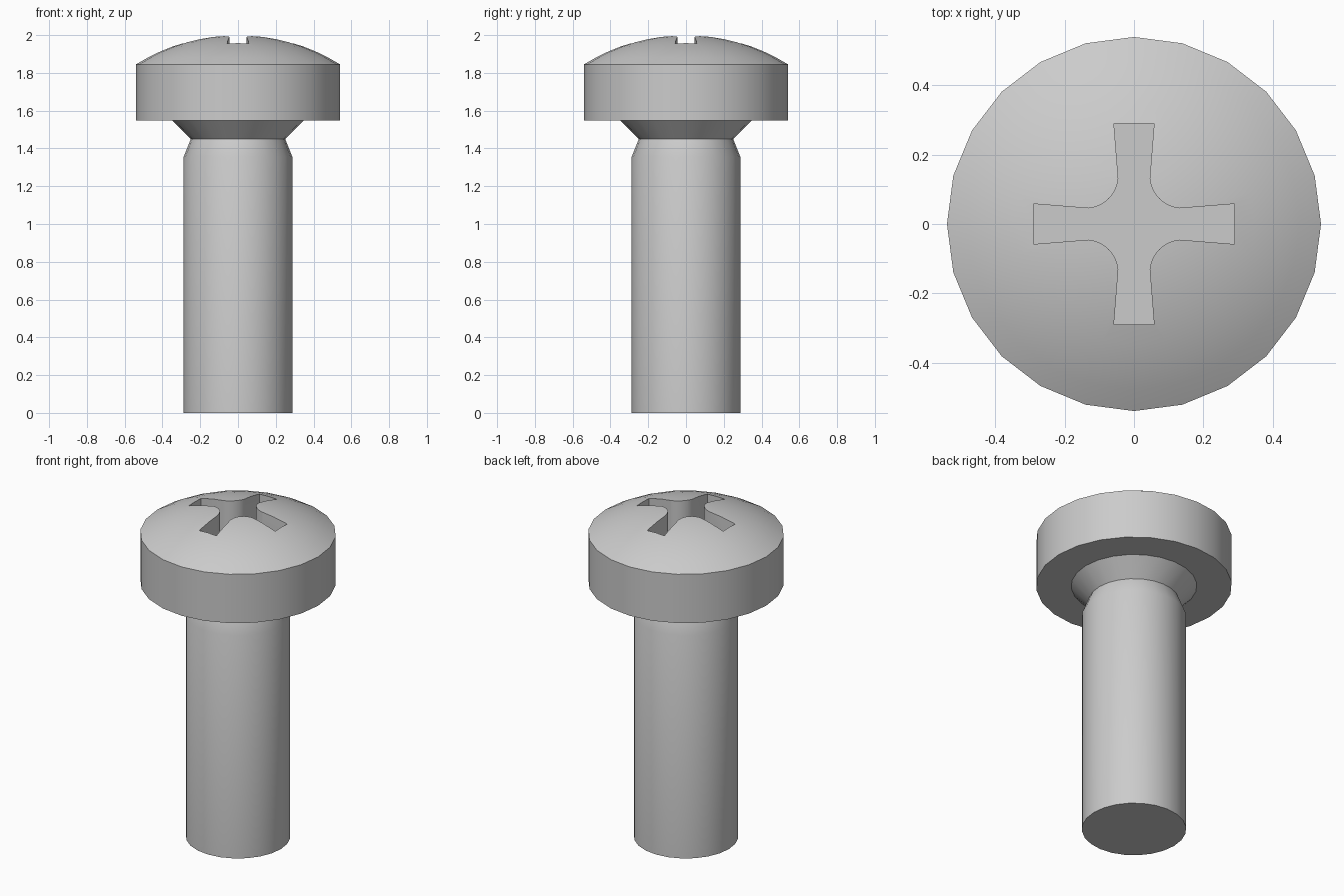
import bpy, bmesh, math

if "Cube" in bpy.data.objects:
    bpy.data.objects.remove(bpy.data.objects["Cube"])

SIDES = 24

steel = bpy.data.materials.new("grey steel")
steel.diffuse_color = (0.6, 0.6, 0.6, 1)
steel.use_nodes = True
steel.node_tree.nodes["Principled BSDF"].inputs["Base Color"].default_value = steel.diffuse_color


def make_object(name, bm):
    bmesh.ops.recalc_face_normals(bm, faces=bm.faces)
    mesh = bpy.data.meshes.new(name)
    bm.to_mesh(mesh)
    bm.free()
    obj = bpy.data.objects.new(name, mesh)
    bpy.context.collection.objects.link(obj)
    mesh.materials.append(steel)
    return obj


def lathe(name, profile):
    """Closed solid of revolution; profile is (radius, z) from bottom to top."""
    bm = bmesh.new()
    rings = []
    for r, z in profile:
        rings.append([bm.verts.new((r * math.cos(2 * math.pi * i / SIDES),
                                    r * math.sin(2 * math.pi * i / SIDES), z))
                      for i in range(SIDES)])
    for low, high in zip(rings, rings[1:]):
        for i in range(SIDES):
            j = (i + 1) % SIDES
            bm.faces.new((low[i], low[j], high[j], high[i]))
    bm.faces.new(rings[0][::-1])
    bm.faces.new(rings[-1])
    return make_object(name, bm)


# Screw body: shank, chamfered neck, flared collar, cylindrical rim
RIM, RIM_TOP, TOP = 0.54, 1.845, 2.0
profile = [(0.288, 0), (0.288, 1.355), (0.25, 1.45), (0.347, 1.548),
           (RIM, 1.548), (RIM, RIM_TOP)]

# Shallow spherical dome on the head
sag = TOP - RIM_TOP
radius = (RIM ** 2 + sag ** 2) / (2 * sag)
half = math.asin(RIM / radius)
for k in range(7, 0, -1):
    a = half * k / 8
    profile.append((radius * math.sin(a), TOP - radius + radius * math.cos(a)))
profile.append((0.004, TOP))
screw = lathe("screw", profile)

# Cross recess cutter: flared arms joined by rounded inner corners
quarter = [(0.29, -0.058), (0.29, 0.058)]
centre, fillet = 0.14, 0.095
for k in range(9):
    a = math.radians(265 - 80 * k / 8)
    quarter.append((centre + fillet * math.cos(a), centre + fillet * math.sin(a)))
outline = []
for x, y in quarter:
    outline.append((x, y))
outline = []
for q in range(4):
    c, s = round(math.cos(q * math.pi / 2)), round(math.sin(q * math.pi / 2))
    outline += [(x * c - y * s, x * s + y * c) for x, y in quarter]

bm = bmesh.new()
floor = bm.faces.new([bm.verts.new((x, y, 1.70)) for x, y in outline])
ext = bmesh.ops.extrude_face_region(bm, geom=[floor])
bmesh.ops.translate(bm, vec=(0, 0, 0.5),
                    verts=[g for g in ext["geom"] if isinstance(g, bmesh.types.BMVert)])
cutter = make_object("recess_cutter", bm)
cutter.hide_render = True

# Cut the recess, then apply and discard the cutter
mod = screw.modifiers.new("cross recess", "BOOLEAN")
mod.operation = "DIFFERENCE"
mod.solver = "EXACT"
mod.object = cutter
bpy.context.view_layer.objects.active = screw
screw.select_set(True)
bpy.ops.object.modifier_apply(modifier=mod.name)
bpy.data.objects.remove(cutter)

# Smooth round sides, crisp rims
bpy.ops.object.shade_smooth_by_angle(angle=math.radians(25))
